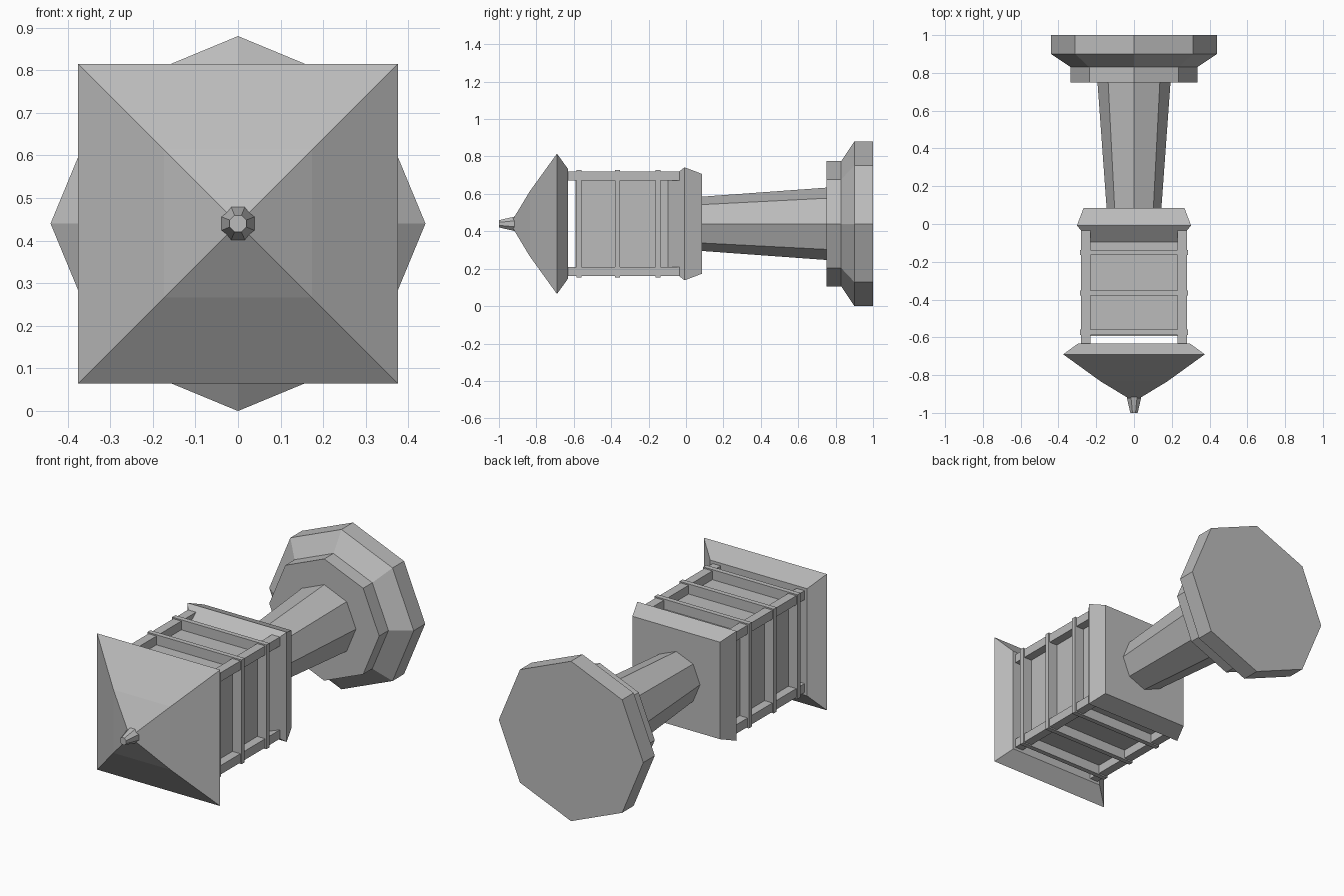
import bpy, bmesh, math
from mathutils import Vector

if "Cube" in bpy.data.objects:
    bpy.data.objects.remove(bpy.data.objects["Cube"])

CZ = 0.44  # height of the long axis, which runs along y

grey = bpy.data.materials.new("stone grey")
grey.diffuse_color = (0.5, 0.5, 0.5, 1)
grey.use_nodes = True
grey.node_tree.nodes["Principled BSDF"].inputs["Base Color"].default_value = grey.diffuse_color


def finish(name, bm):
    bmesh.ops.recalc_face_normals(bm, faces=bm.faces)
    me = bpy.data.meshes.new(name)
    bm.to_mesh(me)
    bm.free()
    me.materials.append(grey)
    ob = bpy.data.objects.new(name, me)
    bpy.context.collection.objects.link(ob)
    return ob


def loft(name, profile, sides, turn=0.0):
    """Stack regular polygons along y; profile holds (y, corner radius)."""
    bm = bmesh.new()
    rings = []
    for y, r in profile:
        rings.append([bm.verts.new((r * math.sin(turn + math.tau * i / sides), y,
                                    CZ + r * math.cos(turn + math.tau * i / sides)))
                      for i in range(sides)])
    for a, b in zip(rings, rings[1:]):
        for i in range(sides):
            j = (i + 1) % sides
            bm.faces.new((a[i], a[j], b[j], b[i]))
    bm.faces.new(rings[0])
    bm.faces.new(rings[-1])
    return finish(name, bm)


def square_loft(name, profile):
    """Square sections; profile holds (y, half width)."""
    return loft(name, [(y, h * math.sqrt(2)) for y, h in profile], 4, math.pi / 4)


def box(name, lo, hi):
    bm = bmesh.new()
    bmesh.ops.create_cube(bm, size=1)
    lo, hi = Vector(lo), Vector(hi)
    for v in bm.verts:
        v.co = Vector([(lo[k] + hi[k]) / 2 + v.co[k] * (hi[k] - lo[k]) for k in range(3)])
    return finish(name, bm)


# Stepped octagonal foot and tapered column
loft("foot", [(1.0, 0.44), (0.9, 0.44), (0.83, 0.335), (0.75, 0.335)], 8)
loft("column", [(0.76, 0.194), (0.07, 0.144)], 8)

# Square collar under the lantern chamber
square_loft("collar", [(0.085, 0.267), (-0.008, 0.302), (-0.10, 0.228)])

# Lantern chamber with corner posts and square hoops
square_loft("chamber", [(-0.09, 0.232), (-0.592, 0.232)])
for sx in (-1, 1):
    for sz in (-1, 1):
        xs = sorted((sx * 0.231, sx * 0.28))
        zs = sorted((CZ + sz * 0.231, CZ + sz * 0.28))
        box("corner_post", (xs[0], -0.64, zs[0]), (xs[1], -0.035, zs[1]))
for y in (-0.15, -0.366, -0.573):
    for s in (-1, 1):
        a, b = sorted((s * 0.225, s * 0.287))
        box("hoop_side", (a, y - 0.0135, CZ - 0.287), (b, y + 0.0135, CZ + 0.287))
        box("hoop_flat", (-0.226, y - 0.0135, CZ + a), (0.226, y + 0.0135, CZ + b))

# Flared pyramid roof and finial
square_loft("roof", [(-0.632, 0.295), (-0.69, 0.375), (-0.835, 0.174), (-0.925, 0.025)])
loft("finial", [(-0.915, 0.042), (-1.0, 0.021)], 8, math.pi / 8)
